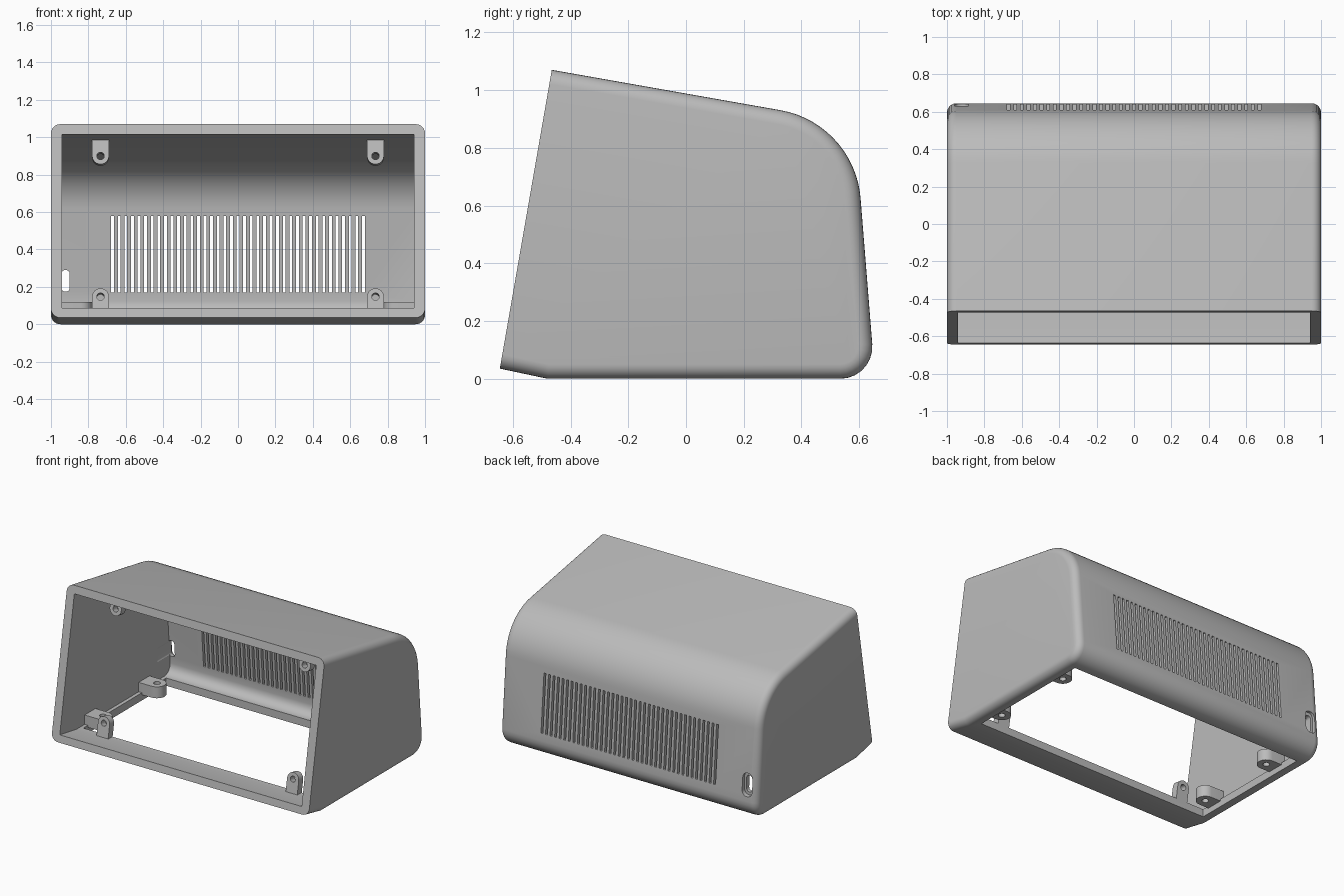
import bpy, bmesh
from math import pi, sin, cos, radians
from mathutils import Matrix, Vector

cube = bpy.data.objects.get("Cube")
if cube:
    bpy.data.objects.remove(cube, do_unlink=True)

grey = bpy.data.materials.new("light_grey_plastic")
grey.use_nodes = True
colour = (0.5, 0.5, 0.5, 1)
grey.diffuse_color = colour
grey.node_tree.nodes["Principled BSDF"].inputs["Base Color"].default_value = colour

# local XY profile -> world YZ, extruded along X
SIDEWAYS = Matrix(((0, 0, 1, 0), (1, 0, 0, 0), (0, 1, 0, 0), (0, 0, 0, 1)))


def add_object(name, bm):
    bmesh.ops.recalc_face_normals(bm, faces=bm.faces)
    mesh = bpy.data.meshes.new(name)
    bm.to_mesh(mesh)
    bm.free()
    mesh.materials.append(grey)
    obj = bpy.data.objects.new(name, mesh)
    bpy.context.collection.objects.link(obj)
    return obj


def add_prism(bm, points, low, high, matrix):
    bottom = [bm.verts.new(matrix @ Vector((p[0], p[1], low))) for p in points]
    top = [bm.verts.new(matrix @ Vector((p[0], p[1], high))) for p in points]
    bm.faces.new(bottom[::-1])
    bm.faces.new(top)
    for i in range(len(points)):
        j = (i + 1) % len(points)
        bm.faces.new((bottom[i], bottom[j], top[j], top[i]))


def prism(name, points, low, high, matrix):
    bm = bmesh.new()
    add_prism(bm, points, low, high, matrix)
    return add_object(name, bm)


def rounded(corners):
    """Profile from (u, v, tangent length) corners, arcs where the length is set."""
    result = []
    for i, (u, v, t) in enumerate(corners):
        c = Vector((u, v))
        if not t:
            result.append(c)
            continue
        a = (Vector(corners[i - 1][:2]) - c).normalized()
        b = (Vector(corners[(i + 1) % len(corners)][:2]) - c).normalized()
        half = a.angle(b) / 2
        centre = c + (a + b).normalized() * (t / cos(half))
        start, end = c + a * t - centre, c + b * t - centre
        sweep = start.angle(end)
        n = max(4, int(t * 60))
        for k in range(n + 1):
            f = k / n
            result.append(centre + (start * sin((1 - f) * sweep) + end * sin(f * sweep)) / sin(sweep))
    return result


def box_profile(u, v, w, h, t=0):
    return rounded([(u - w, v - h, t), (u + w, v - h, t), (u + w, v + h, t), (u - w, v + h, t)])


def circle(r, n=24):
    return [(r * cos(2 * pi * i / n), r * sin(2 * pi * i / n)) for i in range(n)]


def lug_profile(r, length):
    arc = [(r * cos(pi + pi * i / 12), r * sin(pi + pi * i / 12)) for i in range(13)]
    return arc + [(r, length), (-r, length)]


def cut(target, *cutters):
    for cutter in cutters:
        cutter.hide_render = True
        mod = target.modifiers.new("cut", "BOOLEAN")
        mod.operation = "DIFFERENCE"
        mod.solver = "EXACT"
        mod.object = cutter
        bpy.context.view_layer.objects.active = target
        bpy.ops.object.modifier_apply(modifier=mod.name)
        bpy.data.objects.remove(cutter, do_unlink=True)


def smooth(obj):
    bpy.ops.object.select_all(action="DESELECT")
    obj.select_set(True)
    bpy.context.view_layer.objects.active = obj
    bpy.ops.object.shade_smooth_by_angle(angle=radians(30))


# outer housing with rounded side edges, sharp around the front
outline = rounded([(-0.645, 0.035, 0), (-0.48, 0, 0), (0.655, 0, 0.12),
                   (0.584, 0.885, 0.26), (-0.465, 1.07, 0)])
bm = bmesh.new()
add_prism(bm, outline, -1, 1, SIDEWAYS)
bmesh.ops.recalc_face_normals(bm, faces=bm.faces)
rim = [e for e in bm.edges
       if abs(e.verts[0].co.x - e.verts[1].co.x) < 0.01
       and abs(e.verts[0].co.z - e.verts[1].co.z) < 0.95]
bmesh.ops.bevel(bm, geom=rim, offset=0.05, segments=6, profile=0.5, affect="EDGES")
housing = add_object("housing", bm)

# hollow interior, open at the front
cavity = prism("cavity", rounded([(-0.75, 0.105, 0), (-0.45, 0.054, 0), (0.595, 0.054, 0.07),
                                  (0.533, 0.838, 0.22), (-0.75, 1.064, 0)]), -0.94, 0.94, SIDEWAYS)
# underside opening
floor_cut = prism("floor_cut", box_profile(0, 0.05, 0.915, 0.46), -0.1, 0.07, Matrix())
# ventilation slots across the back
FACING_BACK = Matrix.Rotation(pi / 2, 4, "X")
bm = bmesh.new()
for i in range(39):
    add_prism(bm, box_profile((i - 19) * 0.0353, 0.375, 0.0075, 0.205), -0.75, -0.45, FACING_BACK)
vents = add_object("vents", bm)
# cable port with a shallow outer recess
port = prism("port", box_profile(-0.922, 0.232, 0.022, 0.058, 0.02), -0.75, -0.45, FACING_BACK)
recess = prism("recess", box_profile(-0.922, 0.232, 0.038, 0.08, 0.035), -0.75, -0.612, FACING_BACK)
cut(housing, cavity, floor_cut, vents, recess, port)
smooth(housing)


def lug(name, r, length, low, high, hole, matrix):
    obj = prism(name, lug_profile(r, length), low, high, matrix)
    cut(obj, prism("hole", circle(hole), low - 0.05, high + 0.05, matrix))
    smooth(obj)


# screw lugs behind the front opening and mounting feet along the side walls
TILT = Matrix.Rotation(radians(80), 4, "X")
for side, s in (("right", -1), ("left", 1)):
    place = Matrix.Translation((s * 0.735, -0.31, 0.9)) @ TILT
    lug("upper_lug_" + side, 0.045, 0.11, -0.05, 0, 0.02, place)
    place = Matrix.Translation((s * 0.735, -0.44, 0.148)) @ TILT @ Matrix.Rotation(pi, 4, "Z")
    lug("lower_lug_" + side, 0.045, 0.115, -0.05, 0, 0.02, place)
    for end, y in (("front", -0.3), ("back", 0.3)):
        place = Matrix.Translation((s * 0.84, y, 0)) @ Matrix.Rotation(-s * pi / 2, 4, "Z")
        lug("foot_" + end + "_" + side, 0.06, 0.11, 0.04, 0.12, 0.022, place)
